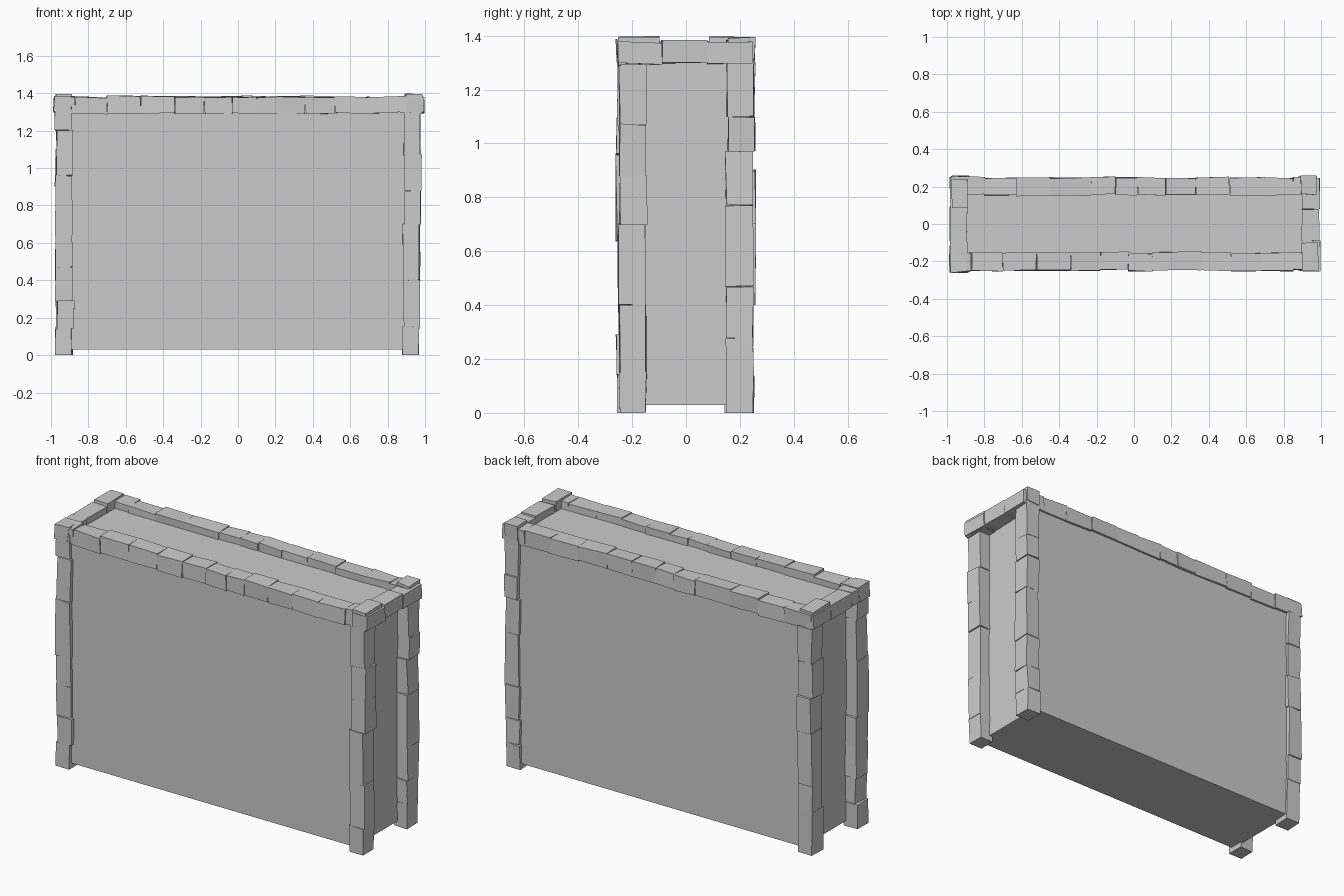
import bpy, bmesh, random
from mathutils import Vector

if "Cube" in bpy.data.objects:
    bpy.data.objects.remove(bpy.data.objects["Cube"])

random.seed(7)


def box(bm, lo, hi, jitter=0.0, locked_z=None):
    """Six-sided block with slightly uneven corners."""
    verts = []
    for x in (lo[0], hi[0]):
        for y in (lo[1], hi[1]):
            for z in (lo[2], hi[2]):
                j = Vector([random.uniform(-jitter, jitter) for _ in range(3)])
                if locked_z is not None and abs(z - locked_z) < 1e-6:
                    j.z = 0
                verts.append(bm.verts.new(Vector((x, y, z)) + j))
    for f in ((0, 1, 3, 2), (4, 6, 7, 5), (0, 4, 5, 1),
              (2, 3, 7, 6), (0, 2, 6, 4), (1, 5, 7, 3)):
        bm.faces.new([verts[i] for i in f])


def finish(bm, name):
    bmesh.ops.recalc_face_normals(bm, faces=bm.faces)
    mesh = bpy.data.meshes.new(name)
    bm.to_mesh(mesh)
    bm.free()
    bpy.context.collection.objects.link(bpy.data.objects.new(name, mesh))


def stone_run(name, axis, breaks, lo, hi, swell=0.007, jitter=0.004):
    """Row of uneven stones along one axis, split at the given breaks."""
    bm = bmesh.new()
    for a, b in zip(breaks, breaks[1:]):
        l, h = list(lo), list(hi)
        for k in range(3):
            if k != axis:
                shift = random.uniform(-swell, swell)
                l[k] += shift
                h[k] += shift
        l[axis], h[axis] = a, b
        box(bm, l, h, jitter, locked_z=0.0 if axis == 2 else None)
    finish(bm, name)


# plain wall body
bm = bmesh.new()
box(bm, (-0.905, -0.235, 0.03), (0.905, 0.235, 1.34))
finish(bm, "wall_body")

# corner pillars
pillars = {
    "pillar_front_left": (-1, -1, [0, .14, .29, .47, .64, .96, 1.2, 1.34]),
    "pillar_front_right": (1, -1, [0, .15, .4, .7, .88, 1.07, 1.3]),
    "pillar_back_left": (-1, 1, [0, .25, .4, .7, .9, 1.1, 1.3]),
    "pillar_back_right": (1, 1, [0, .14, .28, .47, .77, .97, 1.1, 1.32]),
}
for name, (sx, sy, breaks) in pillars.items():
    xs = sorted((sx * 0.885, sx * 0.972))
    ys = sorted((sy * 0.151, sy * 0.252))
    stone_run(name, 2, breaks, (xs[0], ys[0], 0), (xs[1], ys[1], 0))

# long coping stones
stone_run("coping_front", 0,
          [-.98, -.87, -.7, -.52, -.34, -.18, -.03, .1, .21, .36, .52, .68, .85, .97],
          (0, -0.247, 1.293), (0, -0.152, 1.382), 0.005)
stone_run("coping_back", 0,
          [-.97, -.8, -.63, -.45, -.23, -.1, .02, .17, .33, .51, .69, .85, .97],
          (0, 0.156, 1.295), (0, 0.25, 1.382), 0.005)

# short coping stones on the ends
stone_run("coping_left", 1, [-.25, -.1, .09, .25],
          (-0.983, 0, 1.3), (-0.89, 0, 1.378), 0.003)
stone_run("coping_right", 1, [-.25, -.09, .08, .25],
          (0.9, 0, 1.297), (0.991, 0, 1.378), 0.003)

# raised corner stones
bm = bmesh.new()
box(bm, (0.895, -0.25, 1.29), (0.985, -0.1, 1.396), 0.004)
box(bm, (0.89, 0.16, 1.31), (0.975, 0.257, 1.392), 0.005)
box(bm, (-0.975, 0.085, 1.31), (-0.89, 0.24, 1.396), 0.004)
box(bm, (-0.985, -0.257, 1.3), (-0.9, -0.16, 1.386), 0.005)
finish(bm, "corner_stones")
